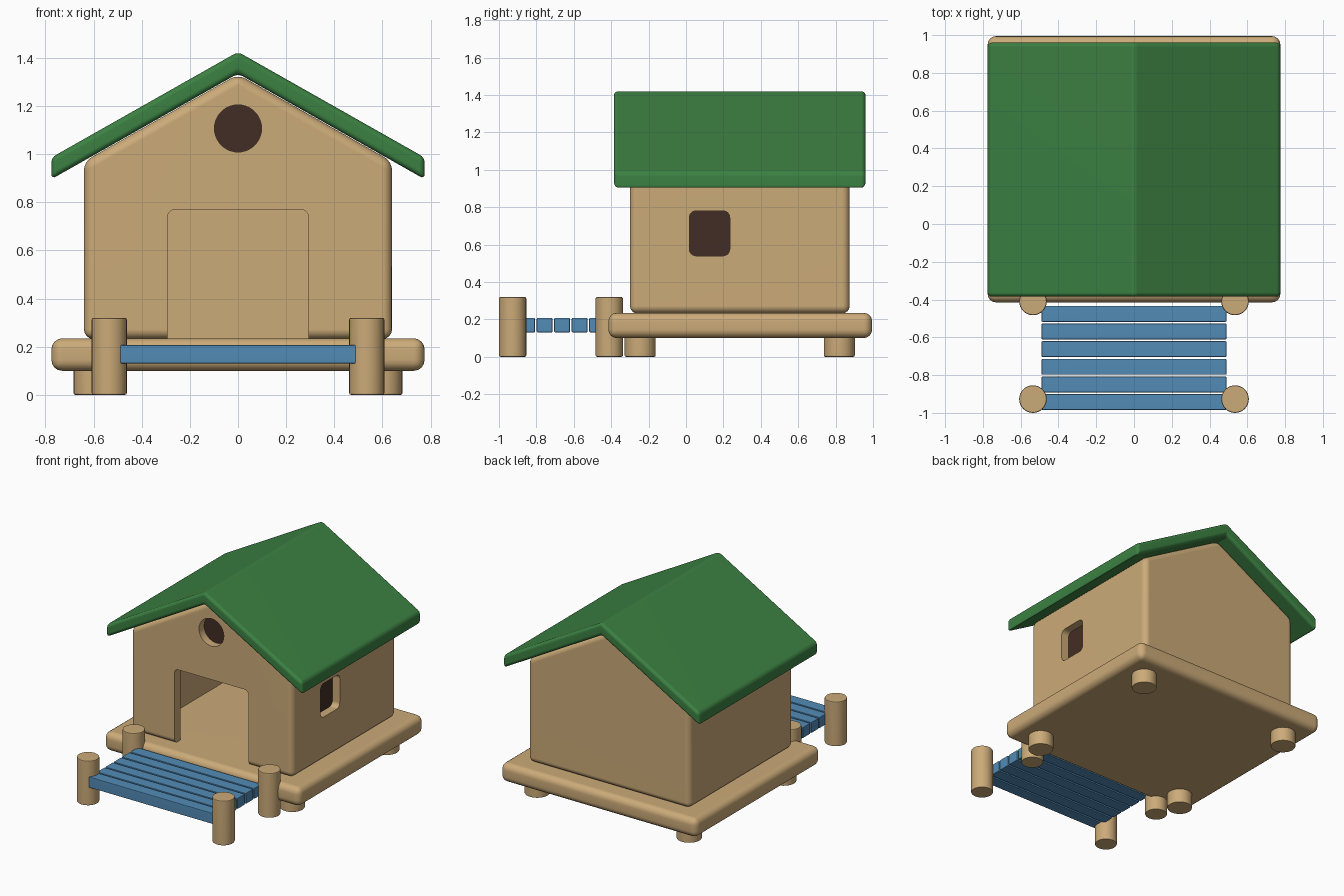
import bpy, bmesh, math
from mathutils import Vector

if "Cube" in bpy.data.objects:
    bpy.data.objects.remove(bpy.data.objects["Cube"], do_unlink=True)


def material(name, rgb):
    m = bpy.data.materials.new(name)
    m.use_nodes = True
    m.diffuse_color = (*rgb, 1)
    m.node_tree.nodes["Principled BSDF"].inputs["Base Color"].default_value = (*rgb, 1)
    return m


WOOD = material("tan wood", (0.60, 0.405, 0.19))
GREEN = material("green roof paint", (0.045, 0.22, 0.055))
BLUE = material("blue plank paint", (0.085, 0.26, 0.47))
DARK = material("dark opening", (0.055, 0.026, 0.018))


def add_object(name, bm, mat):
    bmesh.ops.recalc_face_normals(bm, faces=bm.faces)
    me = bpy.data.meshes.new(name)
    bm.to_mesh(me)
    bm.free()
    me.materials.append(mat)
    ob = bpy.data.objects.new(name, me)
    bpy.context.collection.objects.link(ob)
    return ob


def prism(name, points, axis, lo, hi, mat):
    """Extrude a 2D profile along x (points are y, z) or y (points are x, z)."""
    bm = bmesh.new()
    place = (lambda a, b: (lo, a, b)) if axis == "x" else (lambda a, b: (a, lo, b))
    face = bm.faces.new([bm.verts.new(place(a, b)) for a, b in points])
    step = Vector((hi - lo, 0, 0)) if axis == "x" else Vector((0, hi - lo, 0))
    new = bmesh.ops.extrude_face_region(bm, geom=[face], use_keep_orig=True)["geom"]
    bmesh.ops.translate(bm, vec=step, verts=[v for v in new if isinstance(v, bmesh.types.BMVert)])
    return add_object(name, bm, mat)


def box(name, x0, x1, y0, y1, z0, z1, mat):
    return prism(name, [(x0, z0), (x1, z0), (x1, z1), (x0, z1)], "y", y0, y1, mat)


def cylinder(name, x, y, radius, z0, z1):
    bm = bmesh.new()
    bmesh.ops.create_cone(bm, cap_ends=True, segments=32, radius1=radius, radius2=radius, depth=z1 - z0)
    bmesh.ops.translate(bm, vec=(x, y, (z0 + z1) / 2), verts=bm.verts)
    return add_object(name, bm, WOOD)


def rounded_rect(a0, a1, b0, b1, r, steps=6):
    corners = [(a1 - r, b1 - r), (a0 + r, b1 - r), (a0 + r, b0 + r), (a1 - r, b0 + r)]
    return [(a + r * math.cos(t), b + r * math.sin(t))
            for k, (a, b) in enumerate(corners)
            for t in [(k + i / steps) * math.pi / 2 for i in range(steps + 1)]]


def circle(a, b, r, n=40):
    return [(a + r * math.cos(i * math.tau / n), b + r * math.sin(i * math.tau / n)) for i in range(n)]


def apply_modifiers(ob):
    bpy.context.view_layer.update()
    ev = ob.evaluated_get(bpy.context.evaluated_depsgraph_get())
    me = bpy.data.meshes.new_from_object(ev)
    ob.modifiers.clear()
    ob.data = me


def bevel(ob, width, segments=4):
    m = ob.modifiers.new("bevel", "BEVEL")
    m.width, m.segments = width, segments
    m.limit_method, m.angle_limit = "ANGLE", math.radians(35)
    apply_modifiers(ob)


def smooth(ob):
    bpy.ops.object.select_all(action="DESELECT")
    ob.select_set(True)
    bpy.context.view_layer.objects.active = ob
    bpy.ops.object.shade_smooth_by_angle(angle=math.radians(35))
    m = ob.modifiers.new("even shading", "WEIGHTED_NORMAL")
    m.keep_sharp = True


def cut(ob, cutter):
    cutter.hide_render = True
    m = ob.modifiers.new("cut", "BOOLEAN")
    m.operation, m.solver, m.object = "DIFFERENCE", "EXACT", cutter
    apply_modifiers(ob)
    bpy.data.objects.remove(cutter, do_unlink=True)


SLOPE = 0.566


def gable(half, base, peak):
    eave = peak - SLOPE * half
    return [(-half, base), (half, base), (half, eave), (0, peak), (-half, eave)]


# Platform and its short legs
platform = box("platform", -0.775, 0.775, -0.415, 0.995, 0.10, 0.235, WOOD)
bevel(platform, 0.045)
smooth(platform)
for side, s in (("left", 1), ("right", -1)):
    for end, y in (("front", -0.245), ("back", 0.82)):
        leg = cylinder(f"{end}_{side}_leg", s * 0.6, y, 0.083, 0, 0.15)
        bevel(leg, 0.008, 2)
        smooth(leg)

# Hollow house with doorway, round gable hole and one side window
FRONT, BACK, HALF, WALL = -0.30, 0.875, 0.64, 0.07
house = prism("house_walls", gable(HALF, 0.232, 1.332), "y", FRONT, BACK, WOOD)
bevel(house, 0.04)
door_shape = rounded_rect(-0.292, 0.292, 0.05, 0.77, 0.03)
hole_shape = circle(0, 1.107, 0.098)
window_shape = rounded_rect(0.018, 0.234, 0.54, 0.78, 0.035)
cut(house, prism("room_cutter", gable(HALF - WALL, 0.1, 1.25), "y", FRONT + WALL, BACK - WALL, WOOD))
cut(house, prism("door_cutter", door_shape, "y", FRONT - 0.1, FRONT + 0.12, WOOD))
cut(house, prism("hole_cutter", hole_shape, "y", FRONT - 0.1, FRONT + 0.12, WOOD))
cut(house, prism("window_cutter", window_shape, "x", HALF - 0.12, HALF + 0.1, WOOD))
smooth(house)

# Dark panes set deep in the openings
prism("gable_pane", hole_shape, "y", FRONT + 0.058, FRONT + 0.066, DARK)
prism("window_pane", window_shape, "x", HALF - 0.066, HALF - 0.058, DARK)

# Roof
edge, top, under = 0.775, 1.425, 1.335
roof_shape = [(0, top), (edge, top - SLOPE * edge), (edge, under - SLOPE * edge),
              (0, under), (-edge, under - SLOPE * edge), (-edge, top - SLOPE * edge)]
roof = prism("roof", roof_shape, "y", -0.385, 0.96, GREEN)
bevel(roof, 0.022)
smooth(roof)

# Bridge posts and planks
for side, s in (("left", 1), ("right", -1)):
    for end, y in (("outer", -0.927), ("inner", -0.41)):
        post = cylinder(f"{end}_{side}_post", s * 0.535, y, 0.073, 0, 0.32)
        bevel(post, 0.008, 2)
        smooth(post)
for i in range(6):
    y = -0.943 + 0.0935 * i
    plank = box(f"plank_{i + 1}", -0.49, 0.49, y - 0.042, y + 0.042, 0.13, 0.208, BLUE)
    bevel(plank, 0.006, 2)
    smooth(plank)
